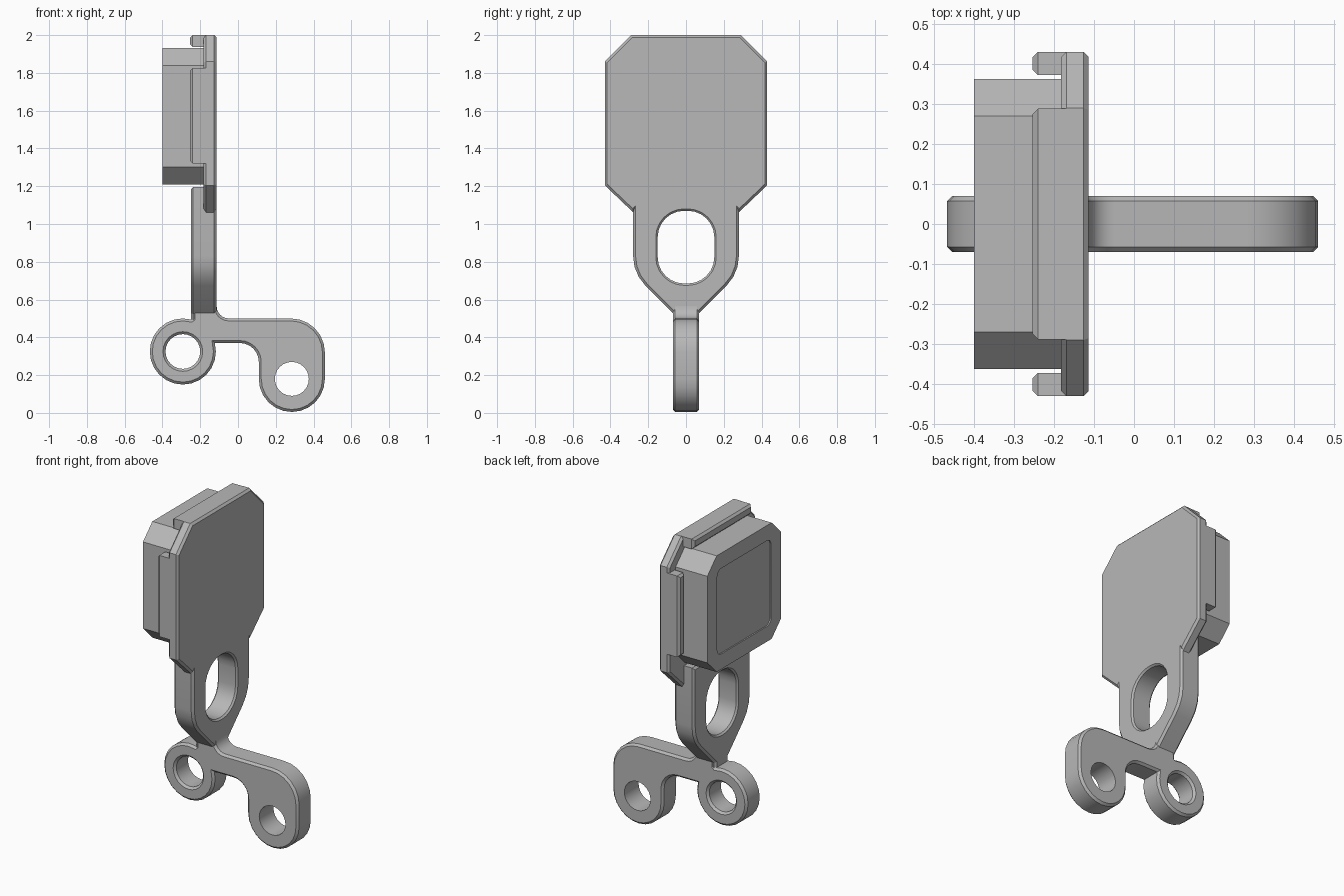
import bpy, bmesh
from math import cos, sin, radians
from mathutils import Vector

cube = bpy.data.objects.get("Cube")
if cube:
    bpy.data.objects.remove(cube, do_unlink=True)

grey = bpy.data.materials.new("plain grey")
grey.use_nodes = True
colour = (0.48, 0.48, 0.48, 1)
grey.diffuse_color = colour
grey.node_tree.nodes["Principled BSDF"].inputs["Base Color"].default_value = colour


def arc(cu, cv, r, start, end, step=15):
    n = max(1, round(abs(end - start) / step))
    angles = [radians(start + (end - start) * i / n) for i in range(n + 1)]
    return [(cu + r * cos(a), cv + r * sin(a)) for a in angles]


def mirrored(half):
    """Close an outline given from bottom to top on its positive side."""
    return half + [(-u, v) for u, v in reversed(half)]


def rounded(u, v0, v1, r):
    """Rounded rectangle, counter-clockwise, symmetric about u = 0."""
    return (arc(u - r, v0 + r, r, 270, 360) + arc(u - r, v1 - r, r, 0, 90)
            + arc(r - u, v1 - r, r, 90, 180) + arc(r - u, v0 + r, r, 180, 270))


def clean(points):
    pts = [Vector(p) for p in points]
    return [p for i, p in enumerate(pts) if (p - pts[i - 1]).length > 1e-4]


def inset(pts, c):
    """Offset a loop towards the material on its left."""
    out = []
    for i, p in enumerate(pts):
        d1 = (p - pts[i - 1]).normalized()
        d2 = (pts[(i + 1) % len(pts)] - p).normalized()
        n1, n2 = Vector((-d1.y, d1.x)), Vector((-d2.y, d2.x))
        out.append(p + (n1 + n2) * c / (1 + n1.dot(n2)))
    return out


def prism(name, axis, lo, hi, outline, chamfer=0.0, holes=()):
    """Extrude an outline along x or y; each hole is (loop, chamfer)."""
    bm = bmesh.new()
    loops = [(clean(outline), chamfer)]
    loops += [(clean(h)[::-1], c) for h, c in holes]
    caps = [[], []]
    for pts, c in loops:
        layers = [(lo, pts), (hi, pts)]
        if c:
            small = inset(pts, c)
            layers = [(lo, small), (lo + c, pts), (hi - c, pts), (hi, small)]
        rings = [[bm.verts.new((w, p.x, p.y) if axis == "x" else (p.x, w, p.y))
                  for p in ring] for w, ring in layers]
        n = len(pts)
        for a, b in zip(rings, rings[1:]):
            for i in range(n):
                j = (i + 1) % n
                bm.faces.new((a[i], a[j], b[j], b[i]))
        for cap, ring in zip(caps, (rings[0], rings[-1])):
            cap += [bm.edges.get((ring[i - 1], ring[i])) for i in range(n)]
    for cap in caps:
        bmesh.ops.triangle_fill(bm, edges=cap, use_beauty=True)
    bmesh.ops.recalc_face_normals(bm, faces=bm.faces[:])
    # Smooth the curved walls, keep chamfers and corners crisp
    for f in bm.faces:
        f.smooth = True
    for e in bm.edges:
        e.smooth = e.calc_face_angle(0) < radians(25)
    mesh = bpy.data.meshes.new(name)
    bm.to_mesh(mesh)
    bm.free()
    mesh.materials.append(grey)
    obj = bpy.data.objects.new(name, mesh)
    bpy.context.collection.objects.link(obj)
    return obj


C = 0.013  # common edge chamfer

# Lower lever: pivot ring on one end, drooping lug on the other
lever = (arc(0.285, 0.18, 0.175, 180, 360) + arc(0.28, 0.32, 0.18, 0, 90)
         + arc(-0.048, 0.565, 0.065, 270, 180) + [(-0.24, 0.565), (-0.24, 0.5)]
         + arc(-0.292, 0.325, 0.175, 75, 375) + arc(0.01, 0.27, 0.1, 90, 0))
prism("lever_arm", "y", -0.07, 0.07, lever, C,
      [(arc(-0.292, 0.325, 0.092, 0, 345), C),
       (arc(0.285, 0.18, 0.09, 0, 345), 0)])

# Neck with a long rounded slot
neck = mirrored([(0.065, 0.45), (0.065, 0.523)] + arc(0.06, 0.83, 0.22, -45, 0)
                + [(0.28, 1.195)])
prism("neck", "x", -0.25, -0.113, neck, C,
      [(rounded(0.15, 0.685, 1.07, 0.14), 0.01)])

# Eight-sided plate, notched where the neck joins
plate = mirrored([(0.24, 1.11), (0.28, 1.062), (0.43, 1.205),
                  (0.43, 1.86), (0.29, 2.0)])
prism("back_plate", "x", -0.182, -0.113, plate, C)

# Raised rims around the block
for side, name in ((1, "rim_rear"), (-1, "rim_front")):
    y0, y1 = sorted((side * 0.372, side * 0.43))
    prism(name, "x", -0.253, -0.128,
          [(y0, 1.32), (y1, 1.32), (y1, 1.825), (y0, 1.825)], C)
prism("rim_top", "x", -0.253, -0.128,
      mirrored([(0.288, 1.938), (0.288, 2.0)]), C)

# Block with clipped corners and a shallow recessed panel
block = mirrored([(0.27, 1.21), (0.362, 1.302), (0.362, 1.84), (0.27, 1.932)])
prism("block_body", "x", -0.392, -0.17, block)
prism("block_face", "x", -0.4, -0.392, block, 0,
      [(rounded(0.265, 1.305, 1.837, 0.04), 0)])
